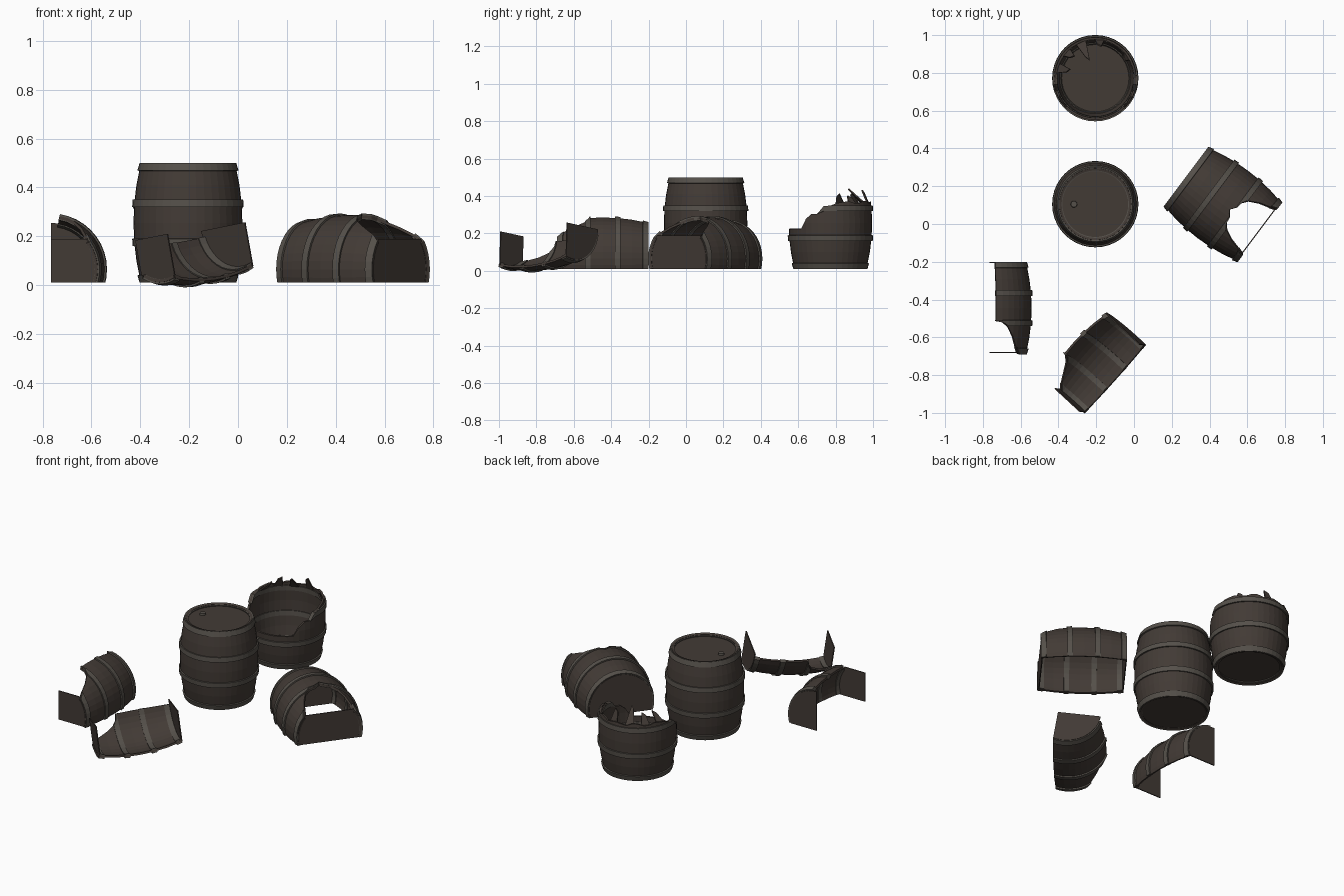
import bpy, bmesh
from math import sin, cos, radians
from mathutils import Matrix, Vector

if "Cube" in bpy.data.objects:
    bpy.data.objects.remove(bpy.data.objects["Cube"])

LEN, SEG = 0.49, 40
PROFILE = [(0, .19), (.03, .199), (.09, .211), (.165, .22), (.245, .223),
           (.325, .22), (.40, .211), (.46, .199), (.49, .19)]
HOOPS = [(0, .03), (.15, .18), (.31, .34), (.46, .49)]


def material(name, rgb):
    m = bpy.data.materials.new(name)
    m.diffuse_color = (*rgb, 1)
    m.use_nodes = True
    m.node_tree.nodes["Principled BSDF"].inputs["Base Color"].default_value = m.diffuse_color
    return m


WOOD = material("dark_wood", (.055, .043, .036))
IRON = material("hoop_iron", (.09, .08, .068))


def interp(table, x):
    """Piecewise linear lookup, flat beyond the ends."""
    if x <= table[0][0]:
        return table[0][1]
    for (x0, y0), (x1, y1) in zip(table, table[1:]):
        if x <= x1:
            return y0 + (y1 - y0) * (x - x0) / (x1 - x0)
    return table[-1][1]


def finish(bm, name, mat, M, clips=(), thick=0):
    for co, no in clips:
        bmesh.ops.bisect_plane(bm, geom=bm.verts[:] + bm.edges[:] + bm.faces[:],
                               plane_co=co, plane_no=no, clear_outer=True)
    me = bpy.data.meshes.new(name)
    bm.to_mesh(me)
    bm.free()
    ob = bpy.data.objects.new(name, me)
    bpy.context.collection.objects.link(ob)
    ob.matrix_world = M
    me.materials.append(mat)
    if thick:
        s = ob.modifiers.new("thickness", 'SOLIDIFY')
        s.thickness, s.offset = thick, -1
    return ob


def sheet(bm, us, lift, a0, a1, limit):
    """Curved sheet round the barrel axis, cut off at limit(angle)."""
    n = max(2, round(SEG * (a1 - a0) / 360))
    cols = []
    for i in range(n + 1):
        a = a0 + (a1 - a0) * i / n
        col = []
        for u in us:
            u = min(u, limit(a))
            r = interp(PROFILE, u) + lift
            col.append((r * sin(radians(a)), r * cos(radians(a)), u))
        cols.append(col)
    for c, d in zip(cols, cols[1:]):
        for j in range(len(us) - 1):
            if c[j + 1][2] - c[j][2] < 1e-5 and d[j + 1][2] - d[j][2] < 1e-5:
                continue
            bm.faces.new([bm.verts.new(p) for p in (c[j], c[j + 1], d[j + 1], d[j])])


def barrel_shell(name, M, a0=-180, a1=180, limit=lambda a: LEN, clips=()):
    # staves
    bm = bmesh.new()
    sheet(bm, [p[0] for p in PROFILE], 0, a0, a1, limit)
    bmesh.ops.remove_doubles(bm, verts=bm.verts, dist=1e-5)
    bmesh.ops.dissolve_degenerate(bm, dist=1e-5, edges=bm.edges)
    finish(bm, name + "_staves", WOOD, M, clips, .012)
    # hoops
    bm = bmesh.new()
    for us in HOOPS:
        sheet(bm, us, .008, a0, a1, limit)
    bmesh.ops.remove_doubles(bm, verts=bm.verts, dist=1e-5)
    bmesh.ops.dissolve_degenerate(bm, dist=1e-5, edges=bm.edges)
    finish(bm, name + "_hoops", IRON, M, clips, .025)


def disc(name, M, u, clips=(), r=.19):
    bm = bmesh.new()
    bmesh.ops.create_circle(bm, cap_ends=True, segments=SEG, radius=r,
                            matrix=Matrix.Translation((0, 0, u)))
    finish(bm, name, WOOD, M, clips, .006)


def frame(origin, axis, up):
    z = Vector(axis).normalized()
    y = Vector(up)
    y = (y - z * y.dot(z)).normalized()
    m = Matrix((y.cross(z), y, z)).transposed().to_4x4()
    return Matrix.Translation(origin) @ m


# intact barrel with recessed lid and bung
M = Matrix.Translation((-.205, .105, .01))
barrel_shell("whole_barrel", M)
disc("whole_barrel_base", M, .012)
disc("whole_barrel_lid", M, .476)
bm = bmesh.new()
bmesh.ops.create_cone(bm, cap_ends=True, segments=16, radius1=.018, radius2=.016,
                      depth=.014, matrix=Matrix.Translation((-.113, 0, .481)))
finish(bm, "bung", IRON, M)

# upright barrel with smashed top: high at the back, stepping down to the front
M = Matrix.Translation((-.205, .772, .01))
STEPS = [(0, .36), (20, .35), (30, .37), (50, .345), (60, .365), (84, .35), (86, .34),
         (104, .335), (106, .295), (125, .295), (128, .215), (180, .215)]
barrel_shell("smashed_barrel", M, limit=lambda a: interp(STEPS, abs(a)))
disc("smashed_barrel_base", M, .02)

# splintered planks bent inward over the back rim
bm = bmesh.new()
for a, reach, rise in [(-75, .07, .05), (-48, .05, .06), (-22, .11, .075),
                       (6, .04, .07), (55, .03, .04)]:
    pts = []
    for da, r, u in [(-8, .208, .33), (8, .208, .33), (5, .208 - reach, .35 + rise),
                     (-3, .208 - reach * .8, .335 + rise)]:
        t = radians(a + da)
        pts.append(bm.verts.new((r * sin(t), r * cos(t), u)))
    bm.faces.new(pts)
finish(bm, "bent_planks", WOOD, M, (), .008)

# lying wrecks: bottom cut flat, one end broken out above
FLOOR = ((0, -.055, 0), (0, -1, 0))
PLATE_TOP = ((0, .125, 0), (0, 1, 0))
BREAK = [(0, .29), (9, .315), (18, .32), (27, .345), (36, .395), (45, .455), (54, .49)]


def wreck(name, M, a0, a1, side=0):
    clips = [FLOOR]
    barrel_shell(name, M, a0, a1, lambda a: interp(BREAK, abs(a)), clips)
    if side:
        clips = clips + [((0, 0, 0), (-side, 0, 0))]
    disc(name + "_end", M, .006, clips)
    disc(name + "_broken_end", M, .484, clips + [PLATE_TOP])


# both halves together, then the two separate halves
wreck("lying_barrel", frame((.275, .25, .065), (.8, -.6, 0), (0, 0, 1)), -108, 108)
wreck("right_half", frame((-.765, -.2, .065), (0, -1, 0), (0, 0, 1)), 9, 108, 1)
wreck("left_half", frame((-.009, -.598, .25), (-.667, -.745, -.1), (-.745, .667, -.15)),
      -108, -9, -1)
